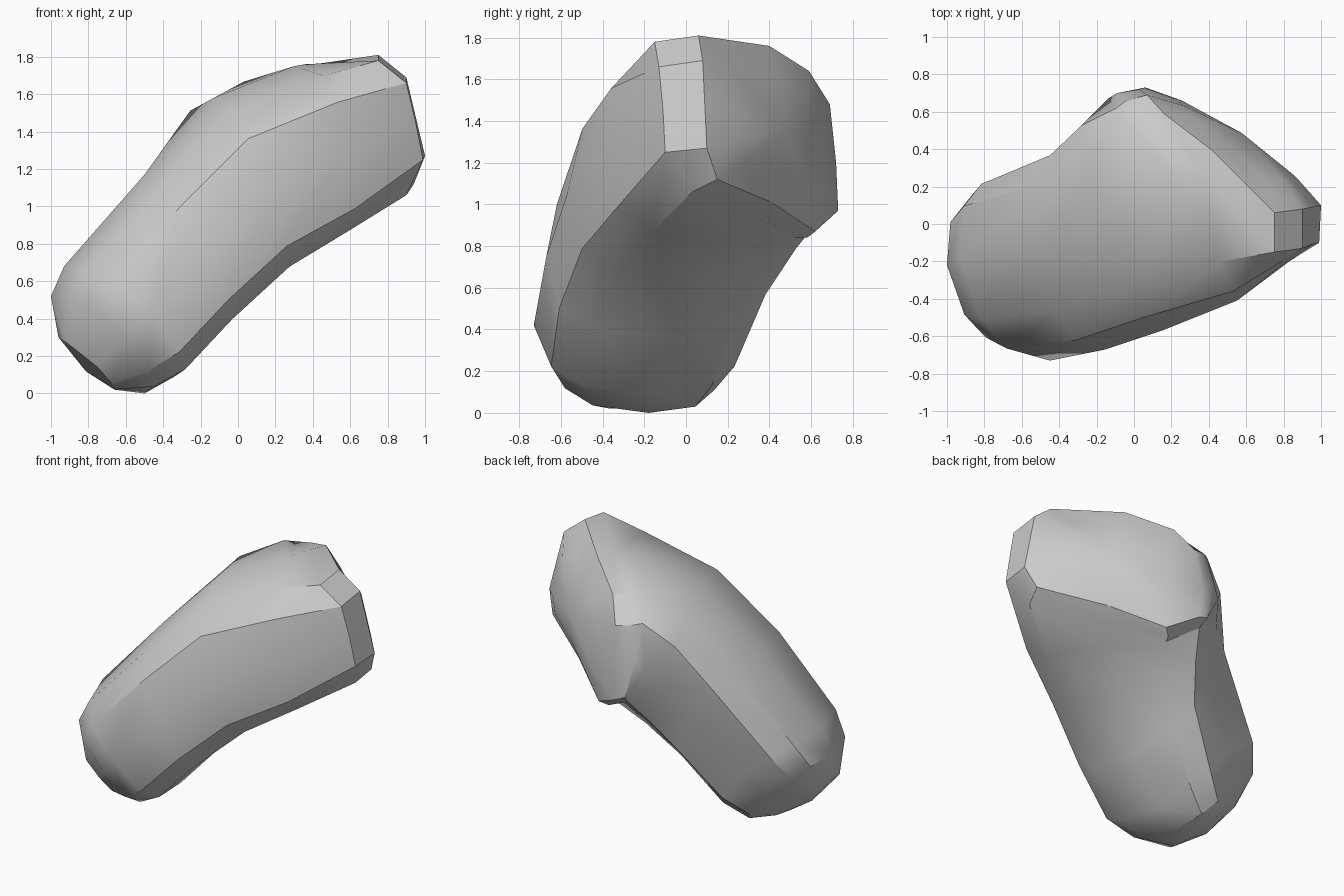
import bpy
import bmesh
import math
from mathutils import Vector

SIDES = 12        # points around each cross-section
BLUNT = 0.68      # below 1 squares the cross-sections off

# Cross-sections from the round low end upward.
# Each gives its front, top, back and bottom points.
SECTIONS = [
    ((-.75, -.48, .14), (-.96, -.25, .30), (-.76, .00, .17), (-.66, -.22, .02)),
    ((-.60, -.65, .29), (-1.0, -.22, .52), (-.72, .14, .28), (-.50, -.18, .00)),
    ((-.45, -.73, .42), (-.93, -.18, .68), (-.60, .24, .42), (-.34, -.15, .09)),
    ((-.15, -.67, .75), (-.50, -.12, 1.17), (-.30, .42, .82), (-.08, -.10, .38)),
    ((.15, -.57, 1.05), (-.13, .05, 1.58), (-.22, .56, 1.05), (.20, .05, .66)),
    ((.55, -.41, 1.25), (.30, .15, 1.75), (-.14, .67, 1.2), (.45, .20, .84)),
]

# Angular rim where the limb meets the bevel of the slanted end
RIM = [
    (.95, -.11, 1.45), (.90, -.13, 1.66), (.75, -.15, 1.78), (.36, .28, 1.76),
    (.08, .53, 1.65), (-.04, .66, 1.5), (-.09, .70, 1.27), (-.02, .71, 1.0),
    (.20, .58, .84), (.52, .32, .94), (.90, .03, 1.06), (.99, -.10, 1.25),
]

# Outline of the slanted end itself
END_FACE = [
    (.95, .09, 1.48), (.90, .08, 1.69), (.75, .06, 1.81), (.41, .40, 1.76),
    (.16, .59, 1.64), (.07, .69, 1.48), (.03, .72, 1.2), (.06, .73, .97),
    (.25, .62, .87), (.55, .41, 1.01), (.94, .15, 1.12), (1.0, .10, 1.27),
]


def make_material(name, color):
    mat = bpy.data.materials.new(name)
    mat.use_nodes = True
    mat.diffuse_color = color
    mat.node_tree.nodes["Principled BSDF"].inputs["Base Color"].default_value = color
    return mat


def section_points(corners):
    """Blunt closed curve through the four given points."""
    corners = [Vector(c) for c in corners]
    center = sum(corners, Vector()) / 4
    points = []
    per_quarter = SIDES // 4
    for quarter in range(4):
        start = corners[quarter] - center
        end = corners[(quarter + 1) % 4] - center
        for step in range(per_quarter):
            angle = math.pi / 2 * step / per_quarter
            points.append(center + start * math.cos(angle) ** BLUNT
                          + end * math.sin(angle) ** BLUNT)
    return points


def shrunk(points, scale, shift):
    """Smaller, shifted copy of an outline."""
    points = [Vector(p) for p in points]
    middle = sum(points, Vector()) / len(points)
    return [middle + (p - middle) * scale + Vector(shift) for p in points]


def close_end(bm, ring, bulge):
    """Fan of triangles to a slightly raised middle point."""
    middle = sum((v.co for v in ring), Vector()) / len(ring)
    tip = bm.verts.new(middle + Vector(bulge))
    for a, b in zip(ring, ring[1:] + ring[:1]):
        bm.faces.new((a, b, tip))


cube = bpy.data.objects.get("Cube")
if cube:
    bpy.data.objects.remove(cube, do_unlink=True)

# Body: sections joined into one bent, rounded limb with a domed slanted end
outlines = [section_points(s) for s in SECTIONS]
outlines += [RIM, END_FACE, shrunk(END_FACE, .65, (.04, .05, 0))]

bm = bmesh.new()
rings = [[bm.verts.new(p) for p in outline] for outline in outlines]
for near, far in zip(rings, rings[1:]):
    for i in range(SIDES):
        j = (i + 1) % SIDES
        bm.faces.new((near[i], near[j], far[j], far[i]))

# Round low end and broad slanted end
close_end(bm, rings[0], (-.03, -.01, -.04))
close_end(bm, rings[-1], (.03, .05, 0))
bmesh.ops.recalc_face_normals(bm, faces=bm.faces[:])

mesh = bpy.data.meshes.new("limb_body")
bm.to_mesh(mesh)
bm.free()
mesh.materials.append(make_material("plain_grey", (.6, .6, .6, 1)))
body = bpy.data.objects.new("limb_body", mesh)
bpy.context.collection.objects.link(body)

# Smooth surface with crisp edges around the slanted end
bpy.ops.object.select_all(action="DESELECT")
body.select_set(True)
bpy.context.view_layer.objects.active = body
bpy.ops.object.shade_smooth_by_angle(angle=math.radians(32))
